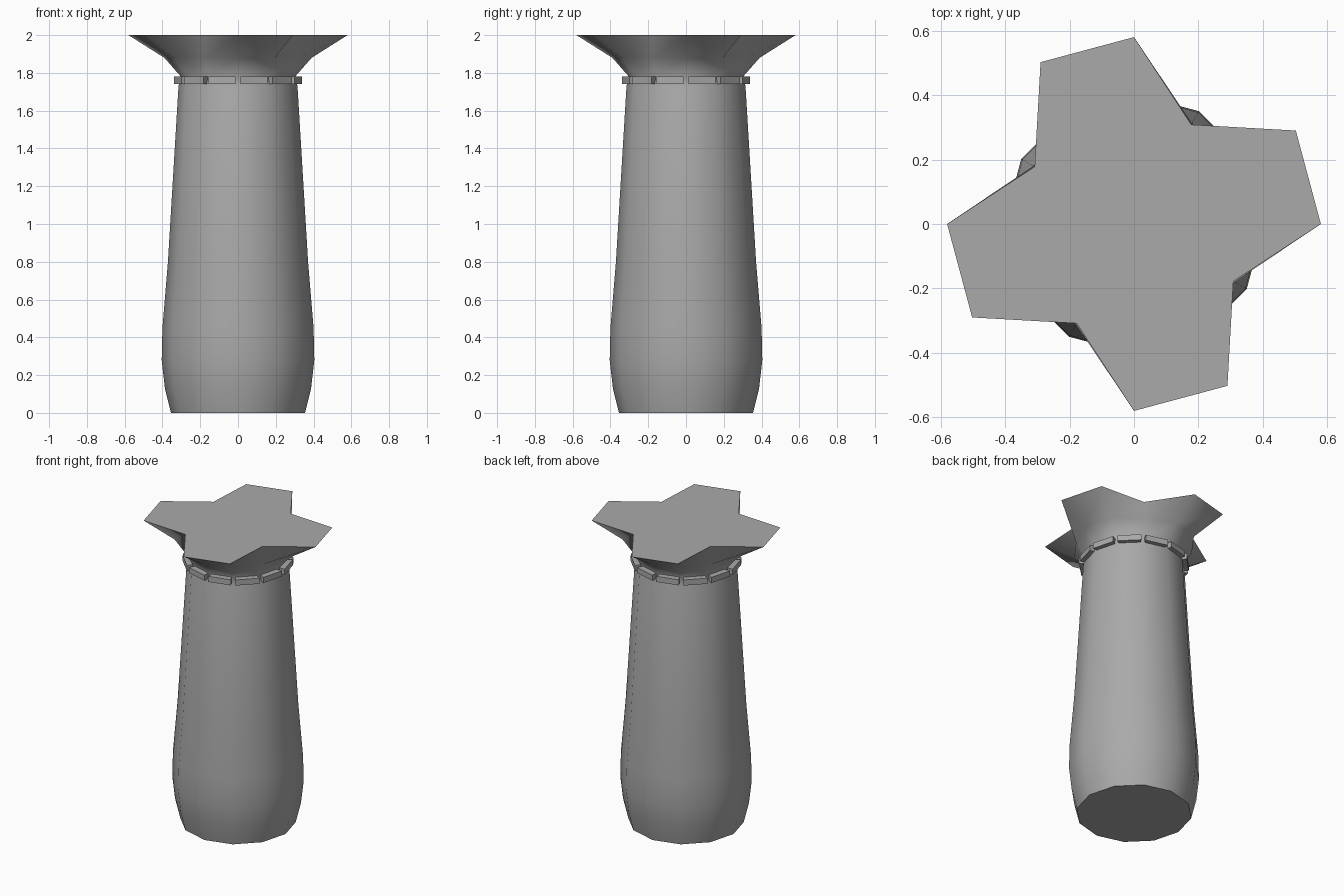
import bpy, bmesh, math

SIDES = 12

cube = bpy.data.objects.get("Cube")
if cube:
    bpy.data.objects.remove(cube, do_unlink=True)

grey = bpy.data.materials.new("stone grey")
grey.use_nodes = True
colour = (0.4, 0.4, 0.4, 1)
grey.diffuse_color = colour
grey.node_tree.nodes["Principled BSDF"].inputs["Base Color"].default_value = colour


def polar(radius, degrees, z):
    a = math.radians(degrees)
    return (radius * math.cos(a), radius * math.sin(a), z)


def finish(name, bm, angle):
    bmesh.ops.recalc_face_normals(bm, faces=bm.faces)
    mesh = bpy.data.meshes.new(name)
    bm.to_mesh(mesh)
    bm.free()
    mesh.materials.append(grey)
    obj = bpy.data.objects.new(name, mesh)
    bpy.context.collection.objects.link(obj)
    bpy.ops.object.select_all(action="DESELECT")
    obj.select_set(True)
    bpy.context.view_layer.objects.active = obj
    bpy.ops.object.shade_smooth_by_angle(angle=math.radians(angle))
    return obj


# Column with a flared four-lobed crown: (height, lobe radius, notch radius)
profile = [
    (0, 0.355, 0.355), (0.13, 0.387, 0.387), (0.28, 0.404, 0.404),
    (0.45, 0.4, 0.4), (0.8, 0.371, 0.371), (1.73, 0.315, 0.315),
    (1.78, 0.302, 0.302), (1.88, 0.39, 0.36), (2, 0.58, 0.356),
]
bm = bmesh.new()
rings = []
for z, lobe, notch in profile:
    rings.append([bm.verts.new(polar(notch if k % 3 == 2 else lobe, k * 360 / SIDES, z))
                  for k in range(SIDES)])
for low, high in zip(rings, rings[1:]):
    for k in range(SIDES):
        n = (k + 1) % SIDES
        bm.faces.new((low[k], low[n], high[n], high[k]))
bm.faces.new(rings[0])
bm.faces.new(rings[-1])
finish("column", bm, 60)

# Collar of separate flat blocks, one on each side of the neck
bm = bmesh.new()
for k in range(SIDES):
    start, end = k * 30 + 2.4, k * 30 + 27.6
    base = [bm.verts.new(polar(r, a, 1.742))
            for r, a in ((0.29, start), (0.339, start), (0.339, end), (0.29, end))]
    face = bm.faces.new(base)
    made = bmesh.ops.extrude_face_region(bm, geom=[face])["geom"]
    top = [g for g in made if isinstance(g, bmesh.types.BMVert)]
    bmesh.ops.translate(bm, verts=top, vec=(0, 0, 0.038))
finish("collar_blocks", bm, 30)
